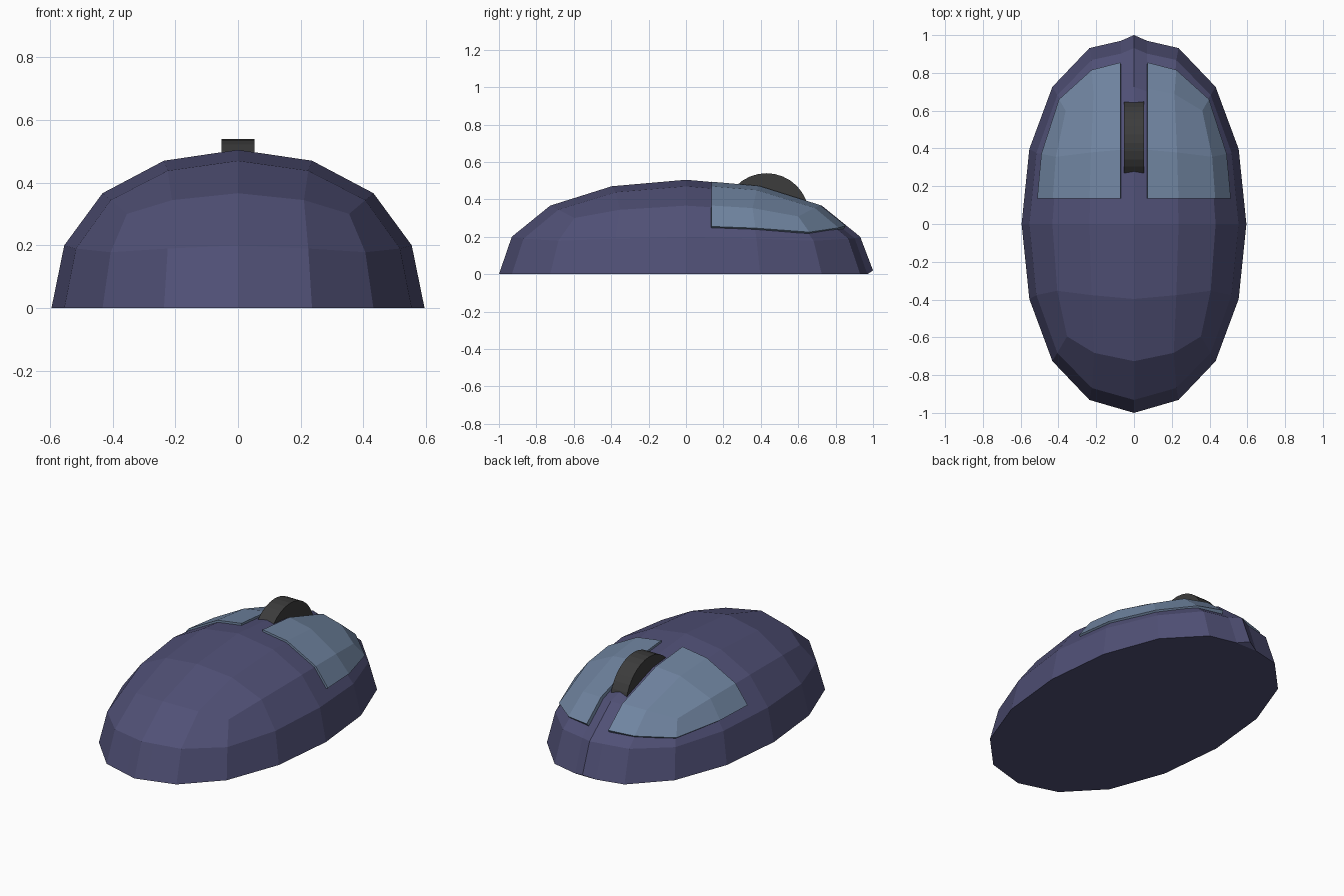
import bpy, bmesh, math
from mathutils import Vector

if "Cube" in bpy.data.objects:
    bpy.data.objects.remove(bpy.data.objects["Cube"])

GAP = 0.07  # half width of the spine between the buttons


def material(name, rgb):
    m = bpy.data.materials.new(name)
    m.diffuse_color = (*rgb, 1)
    m.use_nodes = True
    m.node_tree.nodes["Principled BSDF"].inputs["Base Color"].default_value = m.diffuse_color
    return m


def finish(bm, name, mat):
    me = bpy.data.meshes.new(name)
    bm.to_mesh(me)
    bm.free()
    me.materials.append(mat)
    ob = bpy.data.objects.new(name, me)
    bpy.context.collection.objects.link(ob)
    return ob


def cut(bm, co, no, drop=False):
    geom = bm.verts[:] + bm.edges[:] + bm.faces[:]
    return bmesh.ops.bisect_plane(bm, geom=geom, dist=1e-5, plane_co=co,
                                  plane_no=no, clear_inner=drop)


# Rounded cube, squashed to the shell's size
bpy.ops.mesh.primitive_cube_add(size=2)
cube = bpy.context.object
sub = cube.modifiers.new("round", 'SUBSURF')
sub.levels = 2
rounded = bpy.data.meshes.new_from_object(
    cube.evaluated_get(bpy.context.evaluated_depsgraph_get()))
bpy.data.objects.remove(cube)
r = max(v.co.z for v in rounded.vertices)


def shell():
    bm = bmesh.new()
    bm.from_mesh(rounded)
    for v in bm.verts:
        v.co = Vector((v.co.x * 0.595, v.co.y, v.co.z * 0.505)) / r
    cut(bm, (0, 0, 0), (0, 0, 1), True)
    return bm


body_mat = material("shell_blue", (0.08, 0.08, 0.18))
button_mat = material("button_blue", (0.16, 0.23, 0.35))
wheel_mat = material("wheel_dark", (0.045, 0.045, 0.045))

# Body: half shell with a spine, a front crease and a flat base
bm = shell()
for s in (-1, 1):
    cut(bm, (s * GAP, 0, 0), (1, 0, 0))
for v in bm.verts:
    if v.co.y > 0.7 and abs(abs(v.co.x) - GAP) < 1e-3:
        v.co.y -= 0.01
        v.co.z = max(0, v.co.z - 0.005)
rim = [e for e in bm.edges if e.is_boundary]
bmesh.ops.holes_fill(bm, edges=rim, sides=0)
for v in bm.verts:
    if v.co.y > 0.99:
        v.co.z = 0.02
bmesh.ops.triangulate(bm, faces=[f for f in bm.faces if len(f.verts) > 4])
bmesh.ops.recalc_face_normals(bm, faces=bm.faces[:])
finish(bm, "body", body_mat)


# Buttons: thickened patches of the shell, one per side
def button(name, side):
    bm = shell()
    low = [f for f in bm.faces if min(v.co.z for v in f.verts) < 0.05]
    bmesh.ops.delete(bm, geom=low, context='FACES')
    # raise the lower edge part way up the first row of faces
    moves = []
    for v in bm.verts:
        if v.is_boundary:
            e = next(e for e in v.link_edges if not e.is_boundary)
            moves.append((v, v.co.lerp(e.other_vert(v).co, 0.32)))
    for v, co in moves:
        v.co = co
    cut(bm, (side * GAP, 0, 0), (side, 0, 0), True)
    cut(bm, (0, 0.135, 0), (0, 1, 0), True)
    ob = finish(bm, name, button_mat)
    sol = ob.modifiers.new("thickness", 'SOLIDIFY')
    sol.thickness = 0.024
    sol.offset = 0


button("left_button", -1)
button("right_button", 1)

# Scroll wheel
bpy.ops.mesh.primitive_cylinder_add(vertices=32, radius=0.228, depth=0.106,
                                    location=(0, 0.43, 0.312),
                                    rotation=(0, math.pi / 2, 0))
wheel = bpy.context.object
wheel.name = "scroll_wheel"
wheel.data.materials.append(wheel_mat)
